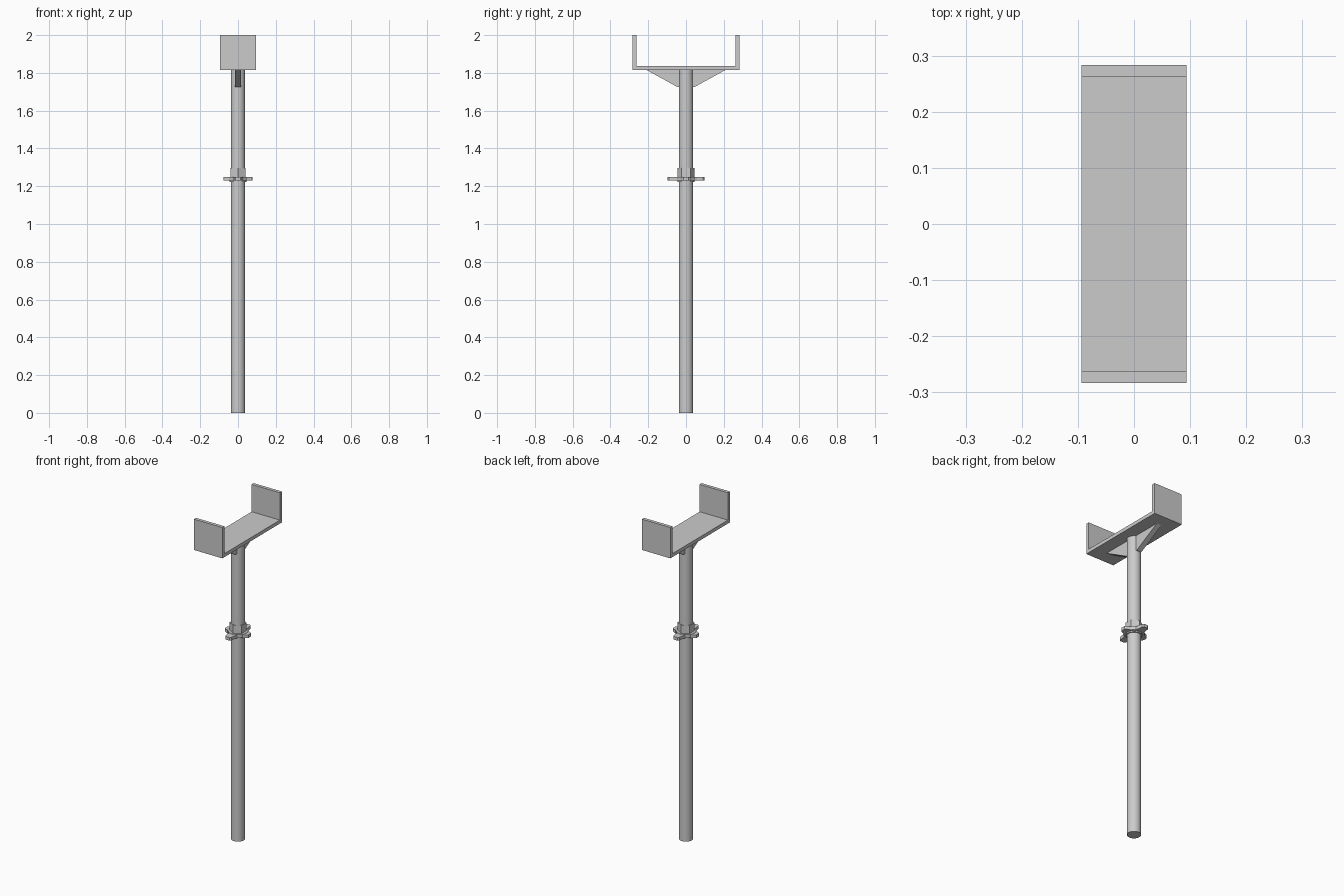
import bpy, bmesh
from math import sin, cos, pi

if "Cube" in bpy.data.objects:
    bpy.data.objects.remove(bpy.data.objects["Cube"])


def extrude(name, pts, to3d, a, b):
    """Prism: 2D outline placed by to3d at depth a and b."""
    bm = bmesh.new()
    lo = [bm.verts.new(to3d(u, v, a)) for u, v in pts]
    hi = [bm.verts.new(to3d(u, v, b)) for u, v in pts]
    n = len(pts)
    bm.faces.new(lo)
    bm.faces.new(hi)
    for i in range(n):
        j = (i + 1) % n
        bm.faces.new((lo[i], lo[j], hi[j], hi[i]))
    bmesh.ops.recalc_face_normals(bm, faces=bm.faces)
    me = bpy.data.meshes.new(name)
    bm.to_mesh(me)
    bm.free()
    ob = bpy.data.objects.new(name, me)
    bpy.context.collection.objects.link(ob)
    return ob


def along_x(y, z, d):
    return (d, y, z)


def along_z(x, y, d):
    return (x, y, d)


def ring(r, n, start=0.0):
    return [(r * cos(start + 2 * pi * i / n), r * sin(start + 2 * pi * i / n)) for i in range(n)]


def smooth(ob):
    bpy.ops.object.select_all(action='DESELECT')
    ob.select_set(True)
    bpy.context.view_layer.objects.active = ob
    bpy.ops.object.shade_smooth_by_angle()


# Post
smooth(extrude("post", ring(0.038, 32), along_z, 0, 1.816))

# U-shaped head, extruded across its width
H, T = 0.283, 0.02
head = [(-H, 1.815), (H, 1.815), (H, 2), (H - T, 2), (H - T, 1.836),
        (-H + T, 1.836), (-H + T, 2), (-H, 2)]
extrude("u_head", head, along_x, -0.094, 0.094)

# Triangular gussets under the head
for s, side in ((1, "back"), (-1, "front")):
    tri = [(s * 0.03, 1.725), (s * 0.045, 1.725), (s * 0.208, 1.815), (s * 0.03, 1.815)]
    extrude("gusset_" + side, tri, along_x, -0.016, 0.016)

# Adjusting nut: hexagonal collar, round flange and lower lip
extrude("nut_collar", ring(0.046, 6, pi / 6), along_z, 1.245, 1.297)
smooth(extrude("nut_flange", ring(0.056, 24), along_z, 1.23, 1.25))
smooth(extrude("nut_lip", ring(0.045, 24), along_z, 1.222, 1.232))

# Four tapered handle lugs around the nut
for i, reach in enumerate((0.077, 0.099, 0.077, 0.099)):
    a = i * pi / 2
    outline = [(0.03, -0.036), (0.058, -0.024), (reach - 0.008, -0.02), (reach, -0.012),
               (reach, 0.012), (reach - 0.008, 0.02), (0.058, 0.024), (0.03, 0.036)]
    lug = extrude("nut_lug_%d" % (i + 1), outline, along_z, 1.229, 1.248)
    lug.rotation_euler.z = a
